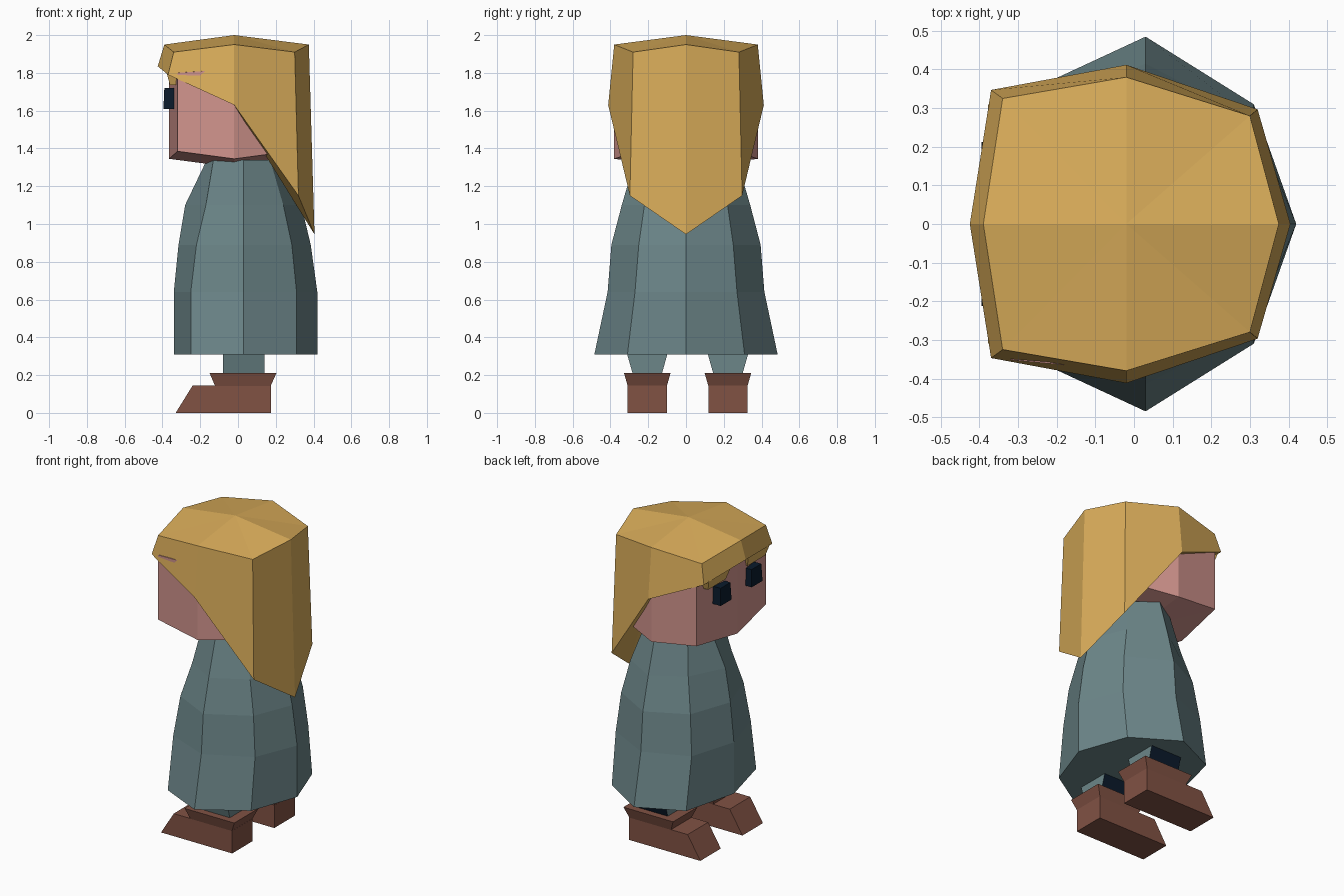
import bpy, bmesh

if "Cube" in bpy.data.objects:
    bpy.data.objects.remove(bpy.data.objects["Cube"])

def mat(name, r, g, b):
    lin = lambda c: (c / 255 / 12.92) if c < 10 else ((c / 255 + 0.055) / 1.055) ** 2.4
    m = bpy.data.materials.new(name)
    m.diffuse_color = (lin(r), lin(g), lin(b), 1)
    m.use_nodes = True
    m.node_tree.nodes["Principled BSDF"].inputs["Base Color"].default_value = m.diffuse_color
    return m

GOLD = mat("golden hair", 218, 173, 90)
TEAL = mat("teal cloth", 108, 134, 137)
PINK = mat("pink skin", 209, 148, 141)
BROWN = mat("brown leather", 129, 82, 68)
NAVY = mat("dark navy", 10, 26, 43)

def octagon(half):
    """Front-to-back half outline (y >= 0), mirrored into a full 8-point ring."""
    return half + [(x, -y, z) for x, y, z in half[-2:0:-1]]

def rect(x0, x1, y0, y1, z):
    return [(x0, y0, z), (x1, y0, z), (x1, y1, z), (x0, y1, z)]

def loft(name, rings, mats, low=None, high=None, low_faces=None):
    """Skin the rings; each end is a fan to a point, given faces, or a flat cap."""
    bm = bmesh.new()
    rows = [[bm.verts.new(p) for p in r] for r in rings]
    n = len(rows[0])
    for a, b in zip(rows, rows[1:]):
        for i in range(n):
            j = (i + 1) % n
            bm.faces.new((a[i], a[j], b[j], b[i]))
    for row, tip, faces in ((rows[0], low, low_faces), (rows[-1], high, None)):
        if faces:
            for f in faces:
                bm.faces.new([row[i] for i in f])
        elif tip:
            c = bm.verts.new(tip)
            for i in range(n):
                bm.faces.new((row[i], row[(i + 1) % n], c))
        else:
            bm.faces.new(row)
    bmesh.ops.recalc_face_normals(bm, faces=bm.faces)
    if len(mats) > 1:  # second colour on faces turned to +y
        for f in bm.faces:
            f.material_index = int(f.normal.y > 0.5)
    me = bpy.data.meshes.new(name)
    bm.to_mesh(me)
    bm.free()
    for m in mats:
        me.materials.append(m)
    ob = bpy.data.objects.new(name, me)
    bpy.context.collection.objects.link(ob)
    return ob

# Robe: (z, front x, corner x, corner y, side y, back corner x, back corner y, back x)
robe = [(0.31, -.34, -.25, .355, .485, .31, .31, .42),
        (0.64, -.34, -.25, .30, .415, .31, .27, .42),
        (0.89, -.315, -.22, .27, .395, .285, .25, .385),
        (1.10, -.28, -.17, .22, .34, .24, .22, .335),
        (1.34, -.165, -.13, .17, .27, .17, .16, .22)]
loft("robe", [octagon([(f, 0, z), (cx, cy, z), (.03, s, z), (bx, by, z), (b, 0, z)])
              for z, f, cx, cy, s, bx, by, b in robe], [TEAL])

# Head: block with bulging underside
def head_ring(zc, zm):
    return octagon([(-.365, 0, zm), (-.32, .352, zc), (-.02, .38, zm), (.28, .265, zc), (.35, 0, zm)])
loft("head", [head_ring(1.385, 1.345), head_ring(1.80, 1.82)], [PINK],
     low=(-.02, 0, 1.30), high=(-.02, 0, 1.88))

# Hair: domed top, slanted lower edge falling to a point at the back
hem = octagon([(-.425, 0, 1.835), (-.37, .347, 1.79), (-.02, .412, 1.63), (.32, .297, 1.15), (.405, 0, .945)])
crown = octagon([(-.39, 0, 1.95), (-.34, .325, 1.91), (-.02, .38, 1.95), (.30, .28, 1.91), (.375, 0, 1.95)])
loft("hair", [hem, crown], [GOLD], high=(-.02, 0, 2.0),
     low_faces=[(0, 1, 2), (0, 7, 6), (0, 2, 6), (2, 4, 6), (2, 3, 4), (4, 5, 6)])

# Eyes and brows
for s, side in ((1, "left"), (-1, "right")):
    y = s * .157
    loft(side + "_eye", [rect(-.395, -.33, y - .055, y + .055, 1.61),
                         rect(-.39, -.33, y - .05, y + .05, 1.72)], [NAVY])
    a, b = sorted((s * .09, s * .31))
    loft(side + "_brow", [rect(-.36, -.31, a + .02, b - .02, 1.735),
                          rect(-.378, -.31, a, b, 1.80)], [GOLD])

# Legs and boots
for y, side in ((.222, "left"), (-.205, "right")):
    loft(side + "_leg", [rect(-.08, .14, y - .075, y + .075, .20),
                         rect(-.08, .14, y - .112, y + .112, .33)], [TEAL, NAVY])
    loft(side + "_boot", [rect(-.33, .175, y - .104, y + .104, 0),
                          rect(-.24, .175, y - .104, y + .104, .145)], [BROWN])
    loft(side + "_boot_cuff", [rect(-.12, .172, y - .103, y + .103, .14),
                               rect(-.15, .203, y - .123, y + .123, .21)], [BROWN])
